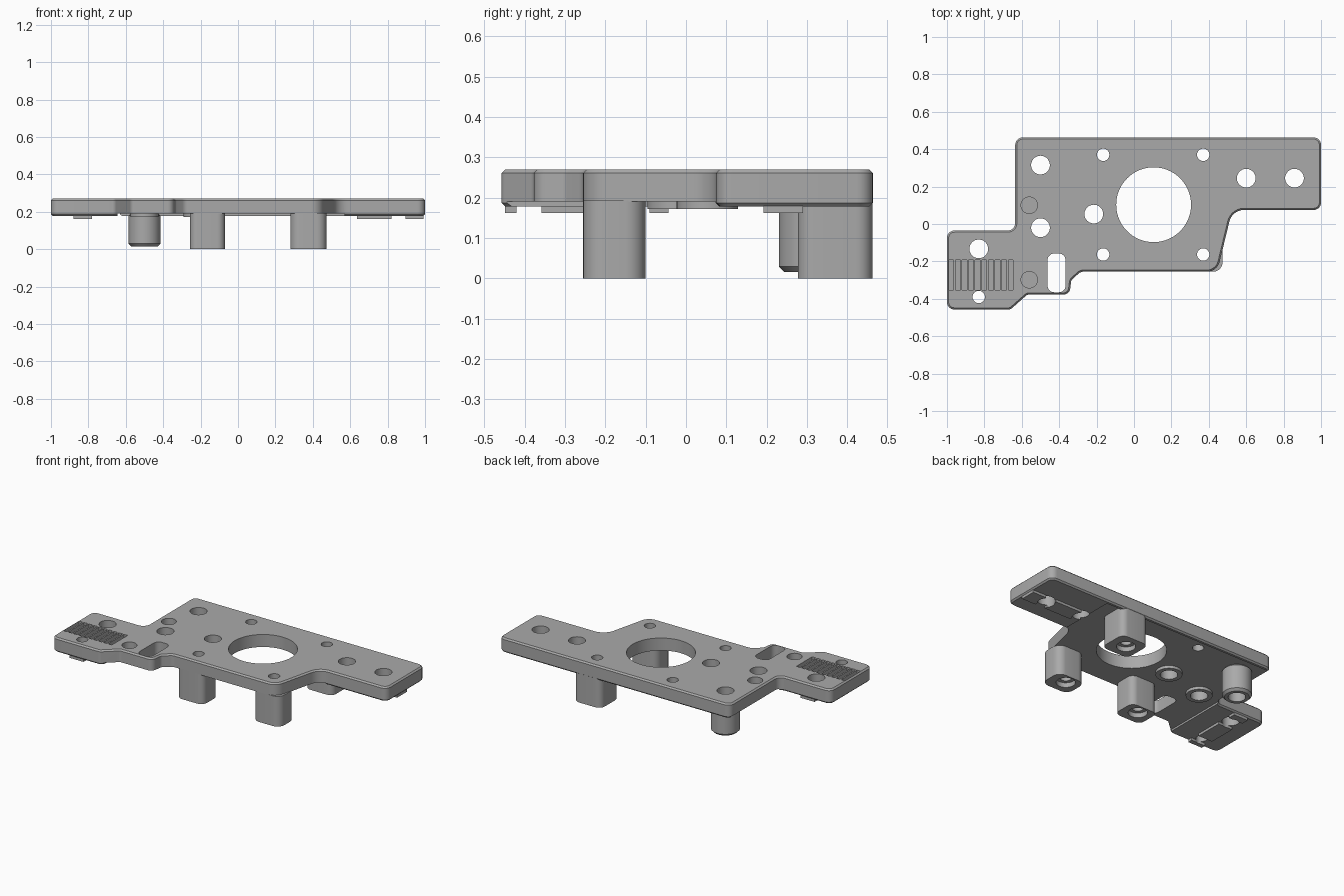
import bpy
import bmesh
from math import cos, sin, pi, radians, tan
from mathutils import Vector

cube = bpy.data.objects.get("Cube")
if cube:
    bpy.data.objects.remove(cube, do_unlink=True)

grey = bpy.data.materials.new("plain grey")
grey.use_nodes = True
COLOUR = (0.4, 0.4, 0.4, 1)
grey.diffuse_color = COLOUR
for node in grey.node_tree.nodes:
    if node.type == 'BSDF_PRINCIPLED':
        node.inputs["Base Color"].default_value = COLOUR

TOP, WING_Z, BODY_Z = 0.27, 0.178, 0.19


def rounded(corners, steps=7):
    """Round each (x, y, radius) corner of a closed outline."""
    pts = []
    n = len(corners)
    for i, (x, y, r) in enumerate(corners):
        p = Vector((x, y))
        a = (Vector(corners[i - 1][:2]) - p).normalized()
        b = (Vector(corners[(i + 1) % n][:2]) - p).normalized()
        half = a.angle(b) / 2
        centre = p + (a + b).normalized() * (r / sin(half))
        start = p + a * (r / tan(half)) - centre
        end = p + b * (r / tan(half)) - centre
        turn = start.angle_signed(end)
        for k in range(steps + 1):
            t = -turn * k / steps
            pts.append((centre.x + start.x * cos(t) - start.y * sin(t),
                        centre.y + start.x * sin(t) + start.y * cos(t)))
    return pts


def circle(x, y, r, n=48):
    return [(x + r * cos(2 * pi * i / n), y + r * sin(2 * pi * i / n)) for i in range(n)]


def box(x0, x1, y0, y1, r=0.0):
    if r:
        return rounded([(x0, y0, r), (x1, y0, r), (x1, y1, r), (x0, y1, r)])
    return [(x0, y0), (x1, y0), (x1, y1), (x0, y1)]


def prisms(name, shapes):
    """One object from (outline, low z, high z) prisms."""
    bm = bmesh.new()
    for pts, z0, z1 in shapes:
        face = bm.faces.new([bm.verts.new((x, y, z0)) for x, y in pts])
        out = bmesh.ops.extrude_face_region(bm, geom=[face])
        verts = [g for g in out["geom"] if isinstance(g, bmesh.types.BMVert)]
        bmesh.ops.translate(bm, vec=(0, 0, z1 - z0), verts=verts)
    bmesh.ops.recalc_face_normals(bm, faces=bm.faces)
    mesh = bpy.data.meshes.new(name)
    bm.to_mesh(mesh)
    bm.free()
    mesh.materials.append(grey)
    obj = bpy.data.objects.new(name, mesh)
    bpy.context.collection.objects.link(obj)
    return obj


def activate(obj):
    bpy.ops.object.select_all(action='DESELECT')
    obj.select_set(True)
    bpy.context.view_layer.objects.active = obj


def bevel(obj, width):
    activate(obj)
    mod = obj.modifiers.new("edge", 'BEVEL')
    mod.width = width
    mod.segments = 1
    mod.limit_method = 'ANGLE'
    mod.angle_limit = radians(60)
    bpy.ops.object.modifier_apply(modifier=mod.name)


def cut(obj, cutter):
    activate(obj)
    mod = obj.modifiers.new("cut", 'BOOLEAN')
    mod.operation = 'DIFFERENCE'
    mod.solver = 'EXACT'
    mod.object = cutter
    bpy.ops.object.modifier_apply(modifier=mod.name)


# Plate outline
plate = prisms("base_plate", [(rounded([
    (-0.635, 0.463, 0.04), (1, 0.463, 0.04), (1, 0.075, 0.04), (0.525, 0.075, 0.08),
    (0.445, -0.255, 0.07), (-0.285, -0.255, 0.04), (-0.335, -0.3, 0.025),
    (-0.345, -0.377, 0.035), (-0.57, -0.377, 0.03), (-0.66, -0.457, 0.03),
    (-1, -0.457, 0.04), (-1, -0.035, 0.04), (-0.635, -0.035, 0.04)]), WING_Z, TOP)])
bevel(plate, 0.009)

# Screw holes, centre opening and cable slot
BIG = [(-0.5, 0.315), (-0.5, -0.02), (-0.215, 0.053),
       (0.6, 0.245), (0.858, 0.245), (-0.83, -0.133)]
SMALL = [(-0.165, 0.37), (0.37, 0.37), (-0.165, -0.163), (0.37, -0.163), (-0.83, -0.39)]
holes = [(circle(x, y, 0.05), -1, 1) for x, y in BIG]
holes += [(circle(x, y, 0.033), -1, 1) for x, y in SMALL]
holes.append((circle(0.105, 0.103, 0.2, 96), -1, 1))
holes.append((box(-0.462, -0.366, -0.365, -0.158, 0.035), -1, 1))
bores = prisms("bore_cutter", holes)

# Blind pockets and grip grooves
pockets = [(circle(-0.56, y, 0.044), TOP - 0.065, 1) for y in (0.1, -0.298)]
for i in range(10):
    x = -0.99 + i * 0.0353
    pockets.append((box(x, x + 0.026, -0.353, -0.193), TOP - 0.03, 1))
pocket_cutter = prisms("pocket_cutter", pockets)
relief = prisms("relief_cutter", [(box(-0.645, 0.57, -1, 0.44), -1, BODY_Z)])

# Screw head recesses under the posts
recess = prisms("recess_cutter", [(circle(x, y, 0.055), -1, 0.03) for x, y in SMALL[1:4]])
cutters = [bores, pocket_cutter, relief, recess]
for c in cutters:
    c.hide_render = True
for c in (relief, pocket_cutter, bores):
    cut(plate, c)
parts = [plate]

# Three square posts
for name, shape in (("back_left_post", box(0.28, 0.473, 0.277, 0.462, 0.04)),
                    ("front_left_post", box(0.28, 0.473, -0.255, -0.1, 0.05)),
                    ("front_right_post", box(-0.257, -0.07, -0.255, -0.1, 0.04))):
    post = prisms(name, [(shape, 0, BODY_Z + 0.003)])
    cut(post, recess)
    cut(post, bores)
    parts.append(post)

# Round post and low bosses
round_post = prisms("round_post", [(circle(-0.5, 0.315, 0.085), 0.015, BODY_Z + 0.003)])
bevel(round_post, 0.014)
cut(round_post, bores)
parts.append(round_post)
for name, (x, y) in (("rear_boss", BIG[2]), ("side_boss", BIG[1])):
    boss = prisms(name, [(circle(x, y, 0.076), 0.172, BODY_Z + 0.003)])
    cut(boss, bores)
    parts.append(boss)

# Locating tongues under the wings
z0, z1 = 0.162, WING_Z + 0.003
tongues = [prisms("left_tongue", [(box(a, b, 0.192, 0.29), z0, z1)
                                  for a, b in ((0.635, 0.822), (0.895, 0.992))]),
           prisms("right_tongue", [(box(-0.88, -0.78, a, b), z0, z1)
                                   for a, b in ((-0.449, -0.42), (-0.358, -0.18), (-0.09, -0.043))])]
for t in tongues:
    cut(t, bores)
parts += tongues

for c in cutters:
    bpy.data.objects.remove(c, do_unlink=True)
for p in parts:
    activate(p)
    bpy.ops.object.shade_smooth_by_angle(angle=radians(30))
